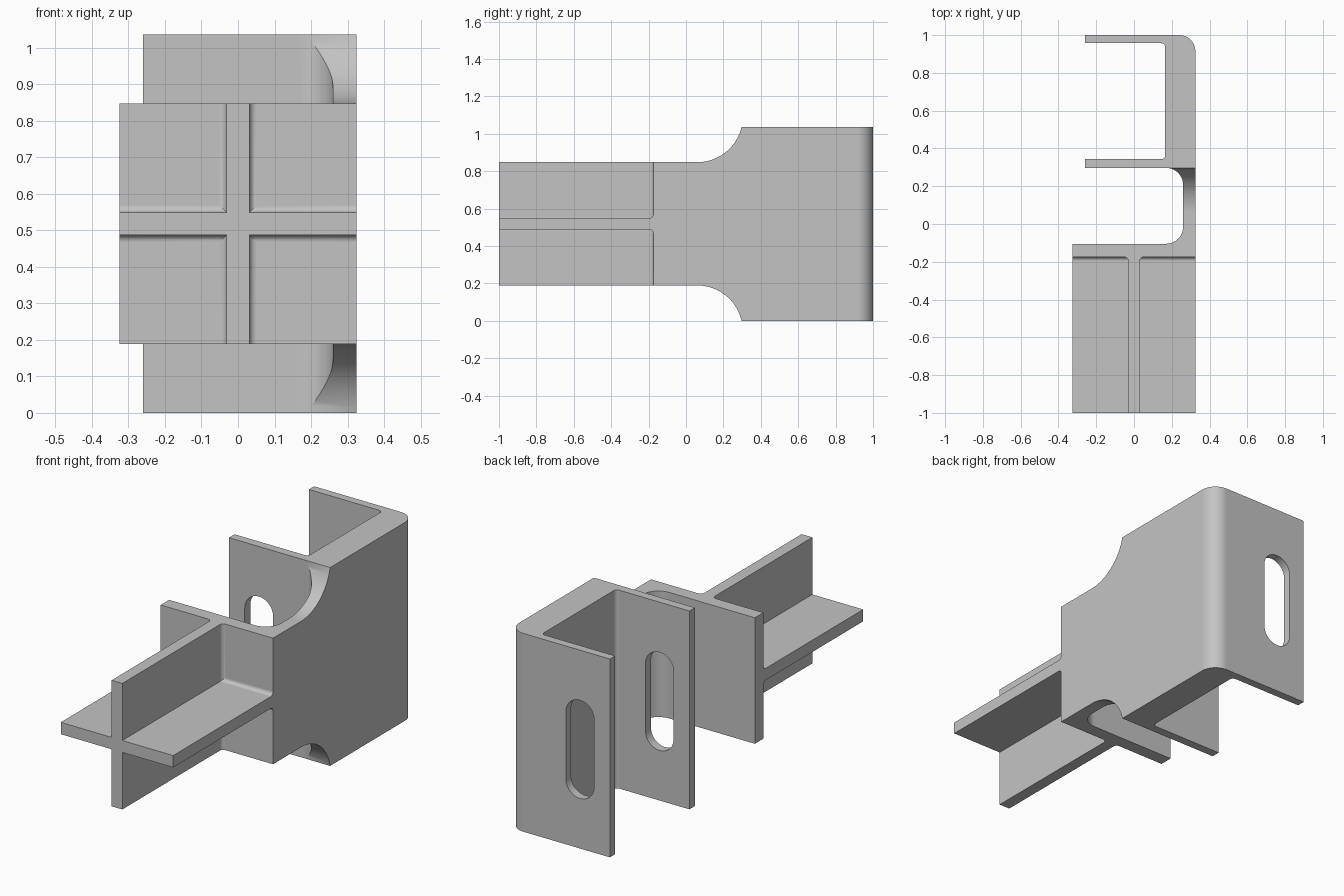
import bpy, bmesh
from math import pi, cos, sin, asin, tan
from mathutils import Vector

cube = bpy.data.objects.get("Cube")
if cube:
    bpy.data.objects.remove(cube, do_unlink=True)

GREY = (0.55, 0.55, 0.55, 1)
steel = bpy.data.materials.new("grey steel")
steel.use_nodes = True
steel.diffuse_color = GREY
steel.node_tree.nodes["Principled BSDF"].inputs["Base Color"].default_value = GREY


def rounded(corners, steps=10):
    """Outline from (a, b) or (a, b, radius) corners, with arcs at radii."""
    out = []
    for i, c in enumerate(corners):
        p = Vector(c[:2])
        if len(c) < 3:
            out.append(p)
            continue
        u = (Vector(corners[i - 1][:2]) - p).normalized()
        v = (Vector(corners[(i + 1) % len(corners)][:2]) - p).normalized()
        half = u.angle(v) / 2
        centre = p + (u + v).normalized() * c[2] / sin(half)
        start = p + u * c[2] / tan(half) - centre
        end = p + v * c[2] / tan(half) - centre
        sweep = pi - 2 * half
        for k in range(steps + 1):
            t = k / steps
            out.append(centre + (start * sin((1 - t) * sweep) + end * sin(t * sweep)) / sin(sweep))
    # Neighbouring arcs may meet in one point
    return [p for i, p in enumerate(out) if (p - out[i - 1]).length > 0.0001]


def extrude(name, outline, axis, low, high):
    """Closed solid made by sweeping an outline along the x, y or z axis."""
    place = {"x": lambda a, b, t: (t, a, b),
             "y": lambda a, b, t: (a, t, b),
             "z": lambda a, b, t: (a, b, t)}[axis]
    bm = bmesh.new()
    first = [bm.verts.new(place(a, b, low)) for a, b in outline]
    last = [bm.verts.new(place(a, b, high)) for a, b in outline]
    bm.faces.new(first[::-1])
    bm.faces.new(last)
    for i in range(len(first)):
        bm.faces.new((first[i - 1], first[i], last[i], last[i - 1]))
    if bm.calc_volume(signed=True) < 0:
        bmesh.ops.reverse_faces(bm, faces=bm.faces[:])
    bm.normal_update()
    mesh = bpy.data.meshes.new(name)
    bm.to_mesh(mesh)
    bm.free()
    mesh.materials.append(steel)
    obj = bpy.data.objects.new(name, mesh)
    bpy.context.scene.collection.objects.link(obj)
    return obj


def combine(target, tool, operation):
    """Apply a boolean and remove the tool object."""
    mod = target.modifiers.new(operation, "BOOLEAN")
    mod.operation, mod.solver, mod.object = operation, "EXACT", tool
    bpy.context.view_layer.update()
    evaluated = target.evaluated_get(bpy.context.evaluated_depsgraph_get())
    mesh = bpy.data.meshes.new_from_object(evaluated)
    target.modifiers.remove(mod)
    target.data = mesh
    bpy.data.objects.remove(tool, do_unlink=True)


W, WEB, PLATE, FILLET = 0.325, 0.031, -0.175, 0.02
HIGH, TOP = 0.848, 1.037
MID = TOP / 2

# Plan outline: channel, neck, cross plate and upright web
bracket = extrude("bracket", rounded([
    (-WEB, -1), (WEB, -1), (WEB, PLATE, FILLET), (W, PLATE),
    (W, 1, 0.085), (-0.26, 1), (-0.26, 0.957),
    (0.165, 0.957, FILLET), (0.165, 0.343, FILLET), (-0.26, 0.343), (-0.26, 0.297),
    (0.26, 0.297, 0.09), (0.26, -0.105, 0.09), (-W, -0.105),
    (-W, PLATE), (-WEB, PLATE, FILLET)]), "z", 0, TOP)

# Swept shoulders that lower the neck, above and below
BEND = 0.06
run, rise = 0.297 - BEND, TOP - HIGH
radius = (run ** 2 + rise ** 2) / (2 * rise)
sweep = asin(run / radius)
notch = [(-1.2, HIGH)]
notch += [(BEND + radius * sin(sweep * k / 20), HIGH + radius * (1 - cos(sweep * k / 20)))
          for k in range(21)]
notch += [(0.297 + 0.2 * cos(sweep), TOP + 0.2 * sin(sweep)), (-1.2, TOP + 0.2 * sin(sweep))]
for name, outline in (("upper_cutter", notch), ("lower_cutter", [(y, TOP - z) for y, z in notch])):
    combine(bracket, extrude(name, outline, "x", -0.5, 0.5), "DIFFERENCE")

# Level web, flared where it meets the plate
FLARE = WEB + FILLET
level = [(-1, MID - WEB), (PLATE, MID - WEB, FILLET), (PLATE, MID - FLARE), (-0.14, MID - FLARE),
         (-0.14, MID + FLARE), (PLATE, MID + FLARE), (PLATE, MID + WEB, FILLET), (-1, MID + WEB)]
combine(bracket, extrude("level_web", rounded(level), "x", -W, W), "UNION")

# Matching upright slots through both channel flanges
SLOT_X, SLOT_R, SLOT_H = -0.087, 0.082, 0.257
left, right = SLOT_X - SLOT_R, SLOT_X + SLOT_R
slot = rounded([(left, MID - SLOT_H, SLOT_R), (right, MID - SLOT_H, SLOT_R),
                (right, MID + SLOT_H, SLOT_R), (left, MID + SLOT_H, SLOT_R)])
for y in (0.32, 0.98):
    combine(bracket, extrude("slot_cutter", slot, "y", y - 0.1, y + 0.1), "DIFFERENCE")

# Smooth the rounded faces only
bpy.ops.object.select_all(action="DESELECT")
bracket.select_set(True)
bpy.context.view_layer.objects.active = bracket
bpy.ops.object.shade_smooth_by_angle(angle=0.5)
weighted = bracket.modifiers.new("flat faces", "WEIGHTED_NORMAL")
weighted.keep_sharp = True
